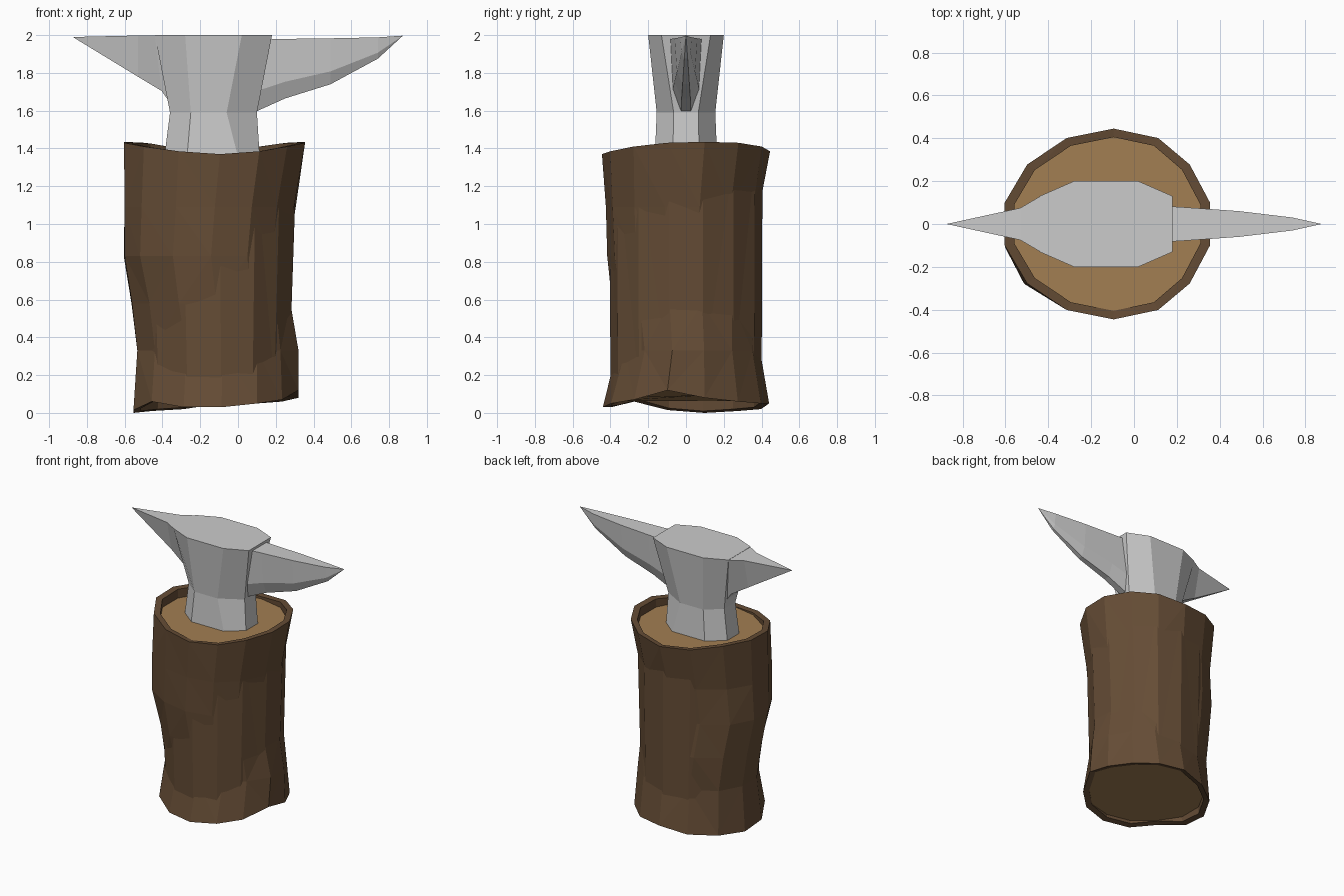
import bpy, bmesh, math, random

if "Cube" in bpy.data.objects:
    bpy.data.objects.remove(bpy.data.objects["Cube"])

random.seed(4)
N = 14


def material(name, color):
    m = bpy.data.materials.new(name)
    m.diffuse_color = (*color, 1)
    m.use_nodes = True
    m.node_tree.nodes["Principled BSDF"].inputs["Base Color"].default_value = m.diffuse_color
    return m


def loft(name, rings, mat=None, closed=False, triangulate=False):
    """Skin equal-length rings of points; cap the ends, or join last to first."""
    bm = bmesh.new()
    vs = [[bm.verts.new(p) for p in ring] for ring in rings]
    n = len(rings[0])
    pairs = list(zip(vs, vs[1:])) + ([(vs[-1], vs[0])] if closed else [])
    for a, b in pairs:
        for i in range(n):
            j = (i + 1) % n
            bm.faces.new((a[i], a[j], b[j], b[i]))
    if not closed:
        bm.faces.new(vs[0])
        bm.faces.new(vs[-1][::-1])
    bmesh.ops.remove_doubles(bm, verts=bm.verts, dist=1e-4)
    if triangulate:
        bmesh.ops.triangulate(bm, faces=bm.faces)
    bmesh.ops.recalc_face_normals(bm, faces=bm.faces)
    me = bpy.data.meshes.new(name)
    bm.to_mesh(me)
    bm.free()
    ob = bpy.data.objects.new(name, me)
    bpy.context.collection.objects.link(ob)
    if mat:
        me.materials.append(mat)
    return ob


def oval(x0, x1, y0, y1, heights, jitter=0.0):
    """14-sided ring, starting at the back and running clockwise, slightly skewed."""
    pts = []
    for k in range(N):
        a = math.pi / 2 - math.tau * k / N
        c, s = math.cos(a), math.sin(a)
        f = 1 + random.uniform(-jitter, jitter)
        rx = (x1 - x0) / 2 / 0.975
        skew = 0.03 * s * s if c < 0.5 else 0
        pts.append(((x0 + x1) / 2 + rx * f * c + skew,
                    (y0 + y1) / 2 + (y1 - y0) / 2 * f * s, heights[k]))
    return pts


bark = material("bark_brown", (0.13, 0.073, 0.036))
wood = material("cut_wood", (0.36, 0.21, 0.085))

# Bark: uneven hollow shell with a raised rim
low = [.05, .05, .06, .08, .12, .07, .05, .03, .03, .06, .015, 0, .01, .02]
top = [1.385, 1.41, 1.43, 1.435, 1.43, 1.41, 1.385, 1.37, 1.385, 1.41, 1.43, 1.435, 1.43, 1.40]
rings = [
    oval(-.51, .27, -.40, .40, [.16] * N),
    oval(-.515, .275, -.40, .40, [z + .01 for z in low]),
    oval(-.555, .32, -.44, .44, low),
    oval(-.535, .315, -.365, .39, [.33] * N, .02),
    oval(-.57, .28, -.39, .39, [.58] * N, .02),
    oval(-.61, .265, -.41, .365, [.83] * N, .02),
    oval(-.605, .30, -.43, .39, [1.09] * N, .02),
    oval(-.605, .355, -.445, .445, top),
    oval(-.56, .31, -.405, .405, [z - .004 for z in top]),
    oval(-.56, .31, -.405, .405, [1.34] * N),
]
loft("log_bark", rings, bark, closed=True, triangulate=True)

# Wood core showing at both ends
loft("log_core", [oval(-.52, .28, -.405, .405, [max(z, .05) + .012 for z in low]),
                  oval(-.49, .24, -.33, .34, [.2] * N),
                  oval(-.49, .22, -.33, .33, [1.2] * N),
                  oval(-.565, .315, -.408, .408, [1.365] * N)], wood)


# Anvil body: eight-sided, flaring to the face
def octagon(z, x0, xa, xb, x1, ye, ym):
    return [(x0, ye, z), (xa, ym, z), (xb, ym, z), (x1, ye, z),
            (x1, -ye, z), (xb, -ym, z), (xa, -ym, z), (x0, -ye, z)]


loft("anvil_body", [octagon(1.355, -.39, -.27, .0, .115, .07, .165),
                    octagon(1.59, -.36, -.25, -.06, .10, .065, .155),
                    octagon(2.0, -.44, -.28, .02, .18, .13, .20)])


# Horn: tapered, rounded underneath
def horn_ring(x, w, zt, zb):
    h = zt - zb
    half = [(w, zt), (.8 * w, zb + .28 * h), (.3 * w, zb)]
    return [(x, y, z) for y, z in half] + [(x, -y, z) for y, z in half[::-1]]


loft("anvil_horn", [horn_ring(.05, .09, 1.978, 1.575),
                    horn_ring(.25, .077, 1.98, 1.665),
                    horn_ring(.49, .06, 1.983, 1.74),
                    horn_ring(.74, .03, 1.988, 1.875),
                    horn_ring(.87, .001, 1.997, 1.994)])


# Heel: flat-topped pointed wedge running into the body
def heel_ring(xt, xb, wt, wb, zt, zb):
    return [(xt, wt, zt), (xb, wb, zb), (xb, -wb, zb), (xt, -wt, zt)]


loft("anvil_heel", [heel_ring(-.87, -.87, .001, .001, 1.99, 1.987),
                    heel_ring(-.53, -.53, .075, .025, 1.998, 1.78),
                    heel_ring(-.44, -.405, .128, .05, 1.998, 1.705),
                    heel_ring(-.36, -.33, .128, .05, 1.998, 1.60)])
